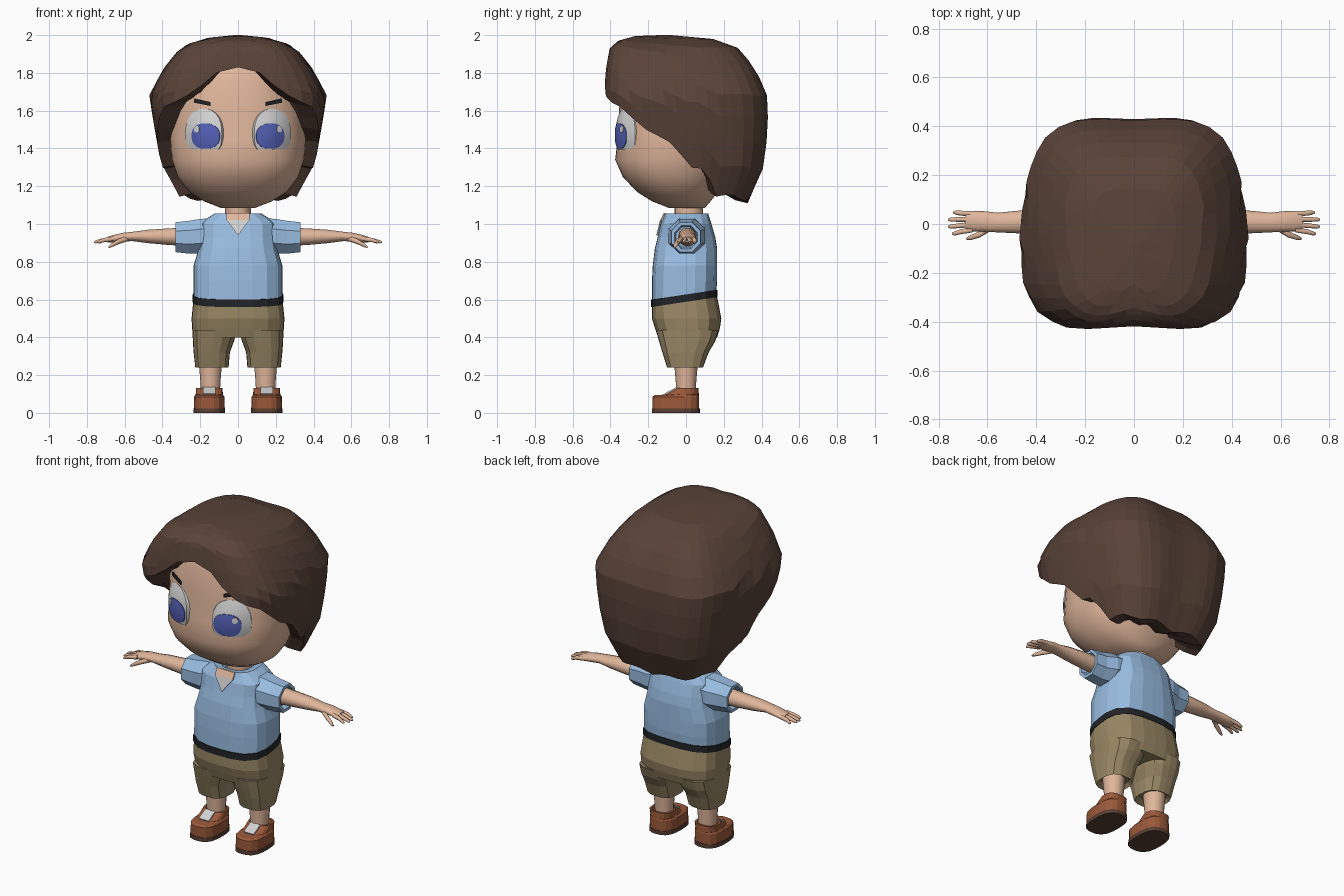
import bpy, bmesh
from math import sin, cos, pi, radians
from mathutils import Vector, Matrix

cube = bpy.data.objects.get("Cube")
if cube:
    bpy.data.objects.remove(cube)


def material(name, r, g, b):
    m = bpy.data.materials.new(name)
    m.use_nodes = True
    m.diffuse_color = (r, g, b, 1)
    bsdf = m.node_tree.nodes["Principled BSDF"]
    bsdf.inputs["Base Color"].default_value = (r, g, b, 1)
    bsdf.inputs["Roughness"].default_value = 0.8
    return m


SKIN = material("skin", 0.75, 0.47, 0.33)
HAIR = material("brown hair", 0.10, 0.056, 0.04)
SHIRT = material("light blue", 0.32, 0.51, 0.76)
SHORTS = material("khaki", 0.32, 0.245, 0.13)
BLACK = material("black", 0.015, 0.017, 0.02)
SHOE = material("tan leather", 0.33, 0.10, 0.042)
SOLE = material("dark sole", 0.10, 0.05, 0.033)
WHITE = material("off white", 0.65, 0.65, 0.65)
BLUE = material("iris blue", 0.09, 0.12, 0.48)


def loft(name, rings, mat, smooth=False, caps=(True, True)):
    """Skin a list of equal point loops, with optional end caps."""
    n = len(rings[0])
    verts = [v for r in rings for v in r]
    faces = [(j * n + i, j * n + (i + 1) % n, (j + 1) * n + (i + 1) % n, (j + 1) * n + i)
             for j in range(len(rings) - 1) for i in range(n)]
    if caps[0]:
        faces.append(tuple(range(n)))
    if caps[1]:
        faces.append(tuple(range(len(verts) - n, len(verts))))
    mesh = bpy.data.meshes.new(name)
    mesh.from_pydata(verts, [], faces)
    bm = bmesh.new()
    bm.from_mesh(mesh)
    bmesh.ops.remove_doubles(bm, verts=bm.verts, dist=0.0002)
    bmesh.ops.recalc_face_normals(bm, faces=bm.faces)
    bm.to_mesh(mesh)
    bm.free()
    mesh.materials.append(mat)
    ob = bpy.data.objects.new(name, mesh)
    bpy.context.collection.objects.link(ob)
    if smooth:
        bpy.ops.object.select_all(action='DESELECT')
        ob.select_set(True)
        bpy.context.view_layer.objects.active = ob
        bpy.ops.object.shade_smooth_by_angle(angle=radians(50))
    return ob


def round_box(u, p):
    """Point of a unit superellipse at polar angle u."""
    s, c = sin(u), cos(u)
    f = (abs(s) ** p + abs(c) ** p) ** (-1 / p)
    return s * f, -c * f


def ring(z, hx, front, back, cx=0, p=3, n=20, tilt=0):
    out = []
    for i in range(n):
        x, y = round_box(2 * pi * i / n, p)
        y = (front + back) / 2 + y * (back - front) / 2
        out.append(Vector((cx + x * hx, y, z + tilt * y)))
    return out


def tube(name, stations, s, mat, n=8, smooth=True, p=2):
    """Limb along x from stations (x, y, z, half depth, half height)."""
    rings = []
    for x, y, z, ry, rz in stations:
        pts = [round_box(2 * pi * (i + 0.5) / n, p) for i in range(n)]
        rings.append([Vector((s * x, y + a * ry, z + b * rz)) for a, b in pts])
    return loft(name, rings, mat, smooth)


def plate(name, pts, mat, push=(0, 0.009, 0)):
    pts = [Vector(q) for q in pts]
    return loft(name, [pts, [q + Vector(push) for q in pts]], mat)


def lerp_keys(keys, t):
    """Piecewise linear lookup; first entry of each key is the parameter."""
    for a, b in zip(keys, keys[1:]):
        if t <= b[0]:
            f = max(0, (t - a[0]) / (b[0] - a[0]))
            return [v + (w - v) * f for v, w in zip(a[1:], b[1:])]
    return keys[-1][1:]


# Head and neck
loft("head", [ring(*k, p=2.3, n=40) for k in (
    (1.085, .09, -.09, .10), (1.12, .18, -.18, .13), (1.17, .26, -.26, .17),
    (1.25, .32, -.335, .21), (1.34, .35, -.375, .25), (1.45, .36, -.362, .30),
    (1.6, .36, -.355, .32), (1.75, .33, -.34, .30), (1.85, .28, -.31, .25),
    (1.93, .15, -.20, .10))], SKIN, True)
loft("neck", [ring(z, .068, -.06, .09, p=2, n=16) for z in (1.0, 1.14)], SKIN, True)

# Hair: columns falling from the crown to a ragged lower edge, rim turned inwards
SHAPE = ((1.12, .32, -.25, .33), (1.32, .415, -.36, .42), (1.55, .455, -.41, .435),
         (1.68, .475, -.435, .43), (1.82, .40, -.425, .37), (1.93, .31, -.405, .28),
         (1.97, .23, -.36, .20), (1.995, .11, -.27, .05), (2.0, .02, -.14, -.08))
EDGE = ((0, 1.83), (16, 1.80), (22, 1.74), (32, 1.66), (45, 1.62), (60, 1.50), (78, 1.42),
        (88, 1.30), (103, 1.29), (108, 1.14), (125, 1.16), (140, 1.12), (160, 1.14), (180, 1.11))
COLS, ROWS = 48, 9


def hair_point(u, z, scale=1.0, lift=0.0):
    hx, front, back = lerp_keys(SHAPE, z)
    x, y = round_box(u, 3.6)
    k = scale * (1 + 0.012 * cos(6 * u + pi))
    y = (front + back) / 2 + y * k * (back - front) / 2
    return Vector((x * k * hx * (1 - 0.13 * (y + 0.2)), y, z + lift))


rows = [[] for _ in range(ROWS + 3)]
for i in range(COLS):
    u = 2 * pi * i / COLS
    deg = 360 * i / COLS
    low = lerp_keys(EDGE, min(deg, 360 - deg))[0]
    for j in range(ROWS + 1):
        rows[j].append(hair_point(u, 2 - (2 - low) * (j / ROWS) ** 1.7))
    rows[ROWS + 1].append(hair_point(u, low, 0.78, 0.015))
    rows[ROWS + 2].append(hair_point(u, low, 0.5, 0.06))
loft("hair", rows, HAIR, caps=(True, False))

# Shirt, collar insert and belt
loft("shirt", [ring(.615, .235, -.18, .16, tilt=.15)] + [ring(*k) for k in (
    (.70, .235, -.18, .165), (.78, .235, -.176, .165), (.87, .208, -.165, .165),
    (.93, .20, -.15, .155), (1.0, .20, -.135, .135), (1.03, .165, -.12, .125),
    (1.055, .125, -.112, .118), (1.05, .085, -.08, .10), (1.02, .07, -.06, .09))], SHIRT)
plate("undershirt", [(-.06, -.137, 1.02), (.06, -.137, 1.02), (0, -.157, .94)], WHITE)
plate("open_neck", [(-.06, -.137, 1.02), (.06, -.137, 1.02),
                    (.06, -.119, 1.057), (-.06, -.119, 1.057)], SKIN)
loft("belt", [ring(z, .24, -.185, .167, tilt=.15) for z in (.588, .627)], BLACK)

# Shorts
loft("shorts_seat", [ring(*k) for k in (
    (.40, .238, -.148, .165), (.45, .243, -.165, .18), (.50, .246, -.18, .187))]
    + [ring(.60, .236, -.18, .163, tilt=.15)], SHORTS)


# Eyes are shallow domes turned around the face, each layer slightly in front
def eye_layer(name, s, cx, cz, rx, rz, floor, mat, lift, depth=0.0):
    turn = Matrix.Rotation(radians(28), 4, 'Z')
    n, rings = 28, []
    for k in (1, 1, .75, .5, .25, .01):
        loop = []
        for i in range(n):
            a, b = round_box(2 * pi * i / n, 2.3)
            x, z = cx + a * k * rx, cz + max(b * rz, floor) * k
            y = -0.03 * (1 - (x / .11) ** 2 - (z / .135) ** 2) - lift
            if not rings:
                y += depth
            q = turn @ Vector((x, y, z)) + Vector((.183, -.322, 1.475))
            loop.append(Vector((q.x * s, q.y, q.z)))
        rings.append(loop)
    return loft(name, rings, mat, True)


for side, s in (("left", 1), ("right", -1)):
    eye_layer(side + "_eye", s, 0, 0, .11, .135, -.08, WHITE, 0, .05)
    eye_layer(side + "_iris", s, -.022, -.01, .08, .068, -.066, BLUE, .004, .004)
    eye_layer(side + "_eye_glint", s, .022, .026, .016, .018, -1, WHITE, .008, .003)
    plate(side + "_eyebrow", [(s * .145, -.348, 1.625), (s * .235, -.302, 1.643),
                              (s * .23, -.305, 1.665), (s * .145, -.348, 1.645)], BLACK)

    # Sleeve, arm and hand
    tube(side + "_sleeve", [(.12, .005, .95, .10, .085), (.20, .005, .935, .10, .095),
                            (.26, 0, .93, .085, .09), (.33, 0, .93, .08, .082),
                            (.33, 0, .93, .062, .064), (.30, 0, .93, .055, .055)],
         s, SHIRT, smooth=False, p=2.6)
    tube(side + "_arm", [(.28, .008, .932, .052, .05), (.38, .008, .933, .05, .044),
                         (.48, .008, .934, .046, .036), (.56, .006, .934, .04, .025),
                         (.61, .01, .930, .042, .024), (.66, .012, .922, .042, .02),
                         (.69, .012, .917, .036, .015)], s, SKIN, 14)
    for k, (y, tip) in enumerate(((.042, .74), (.02, .762), (-.002, .762), (-.024, .745))):
        end = y * 1.3 - .008
        tube(f"{side}_finger_{k + 1}", [(.66, y, .922, .011, .013), (.71, (y + end) / 2, .915, .011, .012),
                                        (tip - .01, end, .906, .009, .009),
                                        (tip, end, .903, .004, .004)], s, SKIN)
    tube(side + "_thumb", [(.58, -.012, .925, .014, .016), (.63, -.042, .908, .014, .015),
                           (.67, -.056, .887, .011, .011), (.685, -.06, .878, .005, .005)], s, SKIN)

    # Shorts leg, leg and shoe
    loft(side + "_shorts_leg", [ring(z, hx, f, b, s * cx, n=16) for z, cx, hx, f, b in (
        (.26, .138, .07, -.07, .07), (.24, .138, .088, -.1, .09), (.32, .139, .096, -.125, .12),
        (.38, .130, .109, -.143, .155), (.44, .122, .119, -.16, .175))], SHORTS)
    loft(side + "_leg", [ring(z, r, -r, r, s * .146, 2, 14) for z, r in (
        (.10, .052), (.16, .054), (.30, .066))], SKIN, True)
    loft(side + "_sole", [ring(z, .084, -.181, .073, s * .152, 2.8) for z in (0, .024)], SOLE)
    loft(side + "_shoe", [ring(z, hx, f, b, s * .152, 2.8) for z, hx, f, b in (
        (.02, .082, -.178, .07), (.085, .081, -.178, .07), (.094, .074, -.165, .068),
        (.097, .072, -.11, .068), (.131, .07, -.05, .066), (.131, .057, -.04, .056),
        (.11, .05, -.035, .05))], SHOE)
    x = s * .152
    plate(side + "_shoe_tongue", [(x - .033, -.114, .103), (x + .033, -.114, .103),
                                  (x + .033, -.05, .137), (x - .033, -.05, .137)],
          WHITE, (0, .003, -.008))
